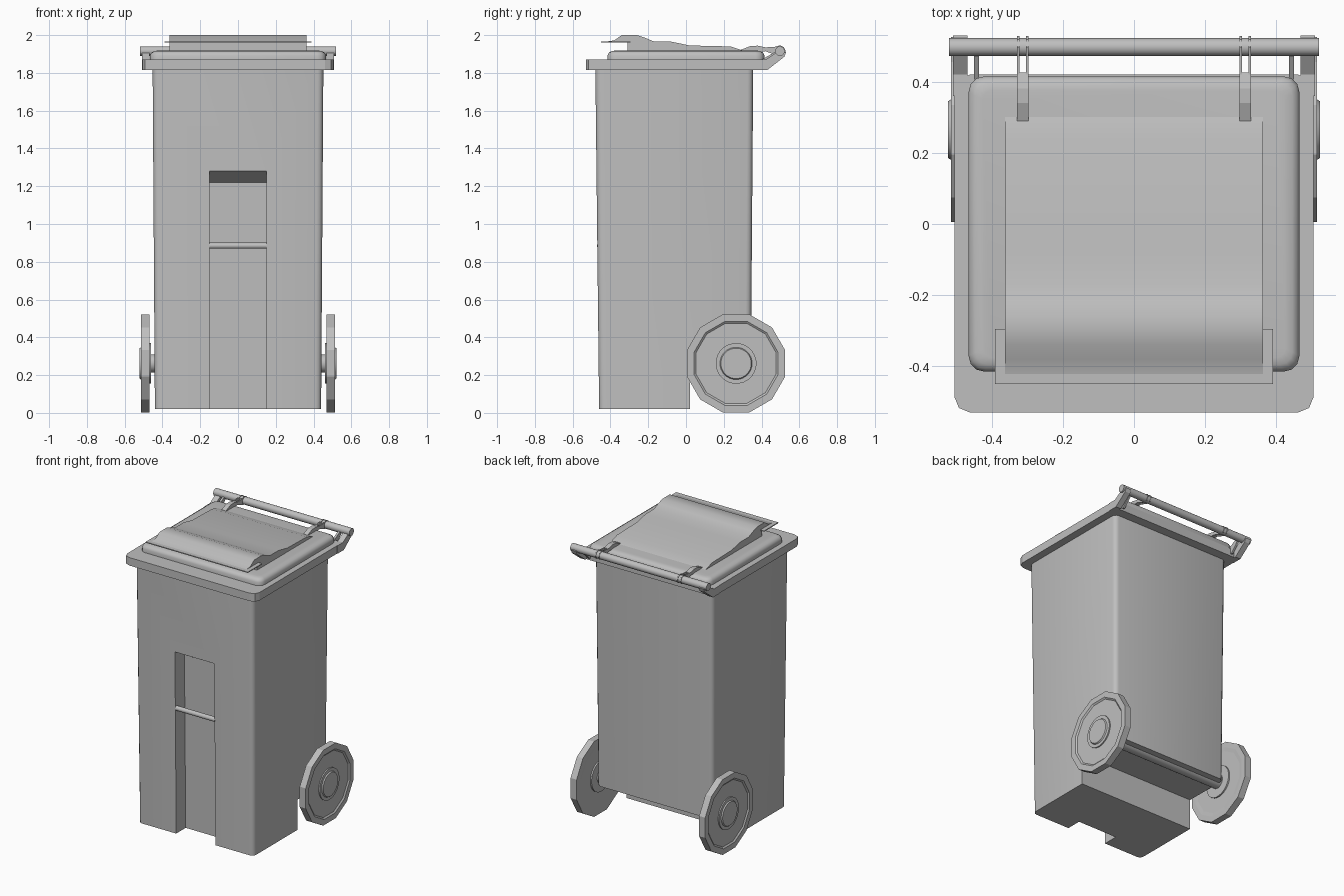
import bpy, bmesh, math
from mathutils import Vector

if "Cube" in bpy.data.objects:
    bpy.data.objects.remove(bpy.data.objects["Cube"], do_unlink=True)

GREY = (0.52, 0.52, 0.52, 1)
grey = bpy.data.materials.new("grey plastic")
grey.use_nodes = True
grey.diffuse_color = GREY
grey.node_tree.nodes["Principled BSDF"].inputs["Base Color"].default_value = GREY


def finish(name, bm, smooth=False):
    bmesh.ops.recalc_face_normals(bm, faces=bm.faces)
    mesh = bpy.data.meshes.new(name)
    bm.to_mesh(mesh)
    bm.free()
    mesh.materials.append(grey)
    obj = bpy.data.objects.new(name, mesh)
    bpy.context.collection.objects.link(obj)
    if smooth:
        shade(obj)
    return obj


def shade(obj):
    bpy.ops.object.select_all(action="DESELECT")
    obj.select_set(True)
    bpy.context.view_layer.objects.active = obj
    bpy.ops.object.shade_smooth_by_angle(angle=math.radians(35))


def loft(name, rings, smooth=False):
    """Skin a stack of closed rings and cap both ends."""
    bm = bmesh.new()
    rows = [[bm.verts.new(p) for p in ring] for ring in rings]
    n = len(rows[0])
    for a, b in zip(rows, rows[1:]):
        for i in range(n):
            j = (i + 1) % n
            bm.faces.new((a[i], a[j], b[j], b[i]))
    bm.faces.new(rows[0])
    bm.faces.new(rows[-1])
    return finish(name, bm, smooth)


def prism(name, profile, x0, x1):
    """Extrude a (y, z) outline along x."""
    return loft(name, [[(x, y, z) for y, z in profile] for x in (x0, x1)])


def rounded(hx, y0, y1, z, r, steps=3):
    """Rounded rectangle at height z."""
    pts = []
    corners = [(hx - r, y1 - r), (r - hx, y1 - r), (r - hx, y0 + r), (hx - r, y0 + r)]
    for k, (cx, cy) in enumerate(corners):
        for s in range(steps + 1):
            a = (k + s / steps) * math.pi / 2
            pts.append((cx + r * math.cos(a), cy + r * math.sin(a), z))
    return pts


def lathe(name, profile, sides, y, z, sign=1, smooth=False):
    """Turn (x, radius) points about an axle along x; radii reach the flats."""
    rings = []
    for x, r in profile:
        r /= math.cos(math.pi / sides)
        rings.append([(sign * x, y + r * math.cos((i + 0.5) * math.tau / sides),
                       z + r * math.sin((i + 0.5) * math.tau / sides)) for i in range(sides)])
    return loft(name, rings, smooth)


def cut(obj, cutter):
    mod = obj.modifiers.new("cut", "BOOLEAN")
    mod.operation = "DIFFERENCE"
    mod.solver = "EXACT"
    mod.object = cutter
    bpy.context.view_layer.objects.active = obj
    bpy.ops.object.modifier_apply(modifier=mod.name)
    bpy.data.objects.remove(cutter, do_unlink=True)


# Tapered body with a wheel step at the back and a grip channel in front
body = loft("body", [rounded(0.44, -0.46, 0.342, 0.02, 0.03),
                     rounded(0.452, -0.48, 0.356, 1.83, 0.03)])
cut(body, prism("step_cutter", [(0.02, -0.1), (0.6, -0.1), (0.6, 0.23), (0.02, 0.23)], -1, 1))
cut(body, prism("channel_cutter", [(-0.6, -0.1), (-0.355, -0.1), (-0.37, 1.22),
                                   (-0.475, 1.28), (-0.6, 1.28)], -0.15, 0.15))
shade(body)
lathe("channel_bar", [(-0.152, 0.016), (0.152, 0.016)], 12, -0.455, 0.885, smooth=True)

# Collar and soft-edged lid
loft("collar", [rounded(0.505, -0.53, 0.42, z, 0.045, 2) for z in (1.815, 1.87)])
lid_steps = [(1.865, 0), (1.893, 0), (1.907, 0.007), (1.915, 0.02), (1.918, 0.04)]
loft("lid", [rounded(0.465 - d, -0.415 + d, 0.415 - d, z, 0.045 - d / 2)
             for z, d in lid_steps], smooth=True)

# Wavy raised panel with an overhanging front lip
wave = [(-0.34, 2.0), (-0.26, 2.0), (-0.215, 1.985), (-0.167, 1.965), (-0.077, 1.965),
        (0.02, 1.945), (0.235, 1.94), (0.31, 1.915)]
shade(prism("lid_panel", [(-0.31, 1.91), (-0.31, 1.962), (-0.45, 1.962), (-0.38, 1.972)]
            + wave, -0.362, 0.362))
prism("lid_lip", [(-0.45, 1.96), (-0.295, 1.96), (-0.295, 1.966), (-0.45, 1.966)], -0.39, 0.39)

# Handle bar across the back
BAR_Y, BAR_Z = 0.497, 1.915
lathe("handle_bar", [(-0.52, 0.025), (0.52, 0.025)], 16, BAR_Y, BAR_Z, smooth=True)

for side, s in (("left", 1), ("right", -1)):
    # Arms carrying the handle
    prism(side + "_handle_arm", [(0.36, 1.815), (0.43, 1.815), (0.52, 1.885), (0.53, 1.91),
                                 (0.49, 1.915), (0.42, 1.87), (0.36, 1.87)], s * 0.468, s * 0.508)
    prism(side + "_arm_rib", [(0.40, 1.83), (0.43, 1.83), (0.49, 1.895), (0.47, 1.91),
                              (0.40, 1.87)], s * 0.435, s * 0.449)

    # Lid hinge strap that splits into two prongs around the bar
    prism(side + "_hinge_strap", [(0.29, 1.912), (0.29, 1.922), (0.34, 1.942), (0.38, 1.944),
                                  (0.425, 1.934), (0.425, 1.915), (0.38, 1.912)],
          s * 0.296, s * 0.329)
    for n, x in enumerate((0.296, 0.321)):
        prism(f"{side}_hinge_prong_{n + 1}", [(0.42, 1.915), (0.42, 1.935), (0.47, 1.938),
              (0.497, 1.946), (0.518, 1.936), (0.528, 1.915), (0.515, 1.892), (0.48, 1.892)],
              s * x, s * (x + 0.008))

    # Twelve-sided wheel with recessed disc and stepped hub
    lathe(side + "_wheel", [(0.47, 0.2), (0.468, 0.225), (0.468, 0.26), (0.514, 0.26),
                            (0.514, 0.222), (0.506, 0.212), (0.506, 0.1)], 12, 0.265, 0.262, s)
    lathe(side + "_hub", [(0.46, 0.107), (0.514, 0.107), (0.514, 0.085), (0.522, 0.08)],
          24, 0.265, 0.262, s, True)

# Axle between the wheels
lathe("axle", [(-0.48, 0.048), (0.48, 0.048)], 20, 0.265, 0.262, smooth=True)
